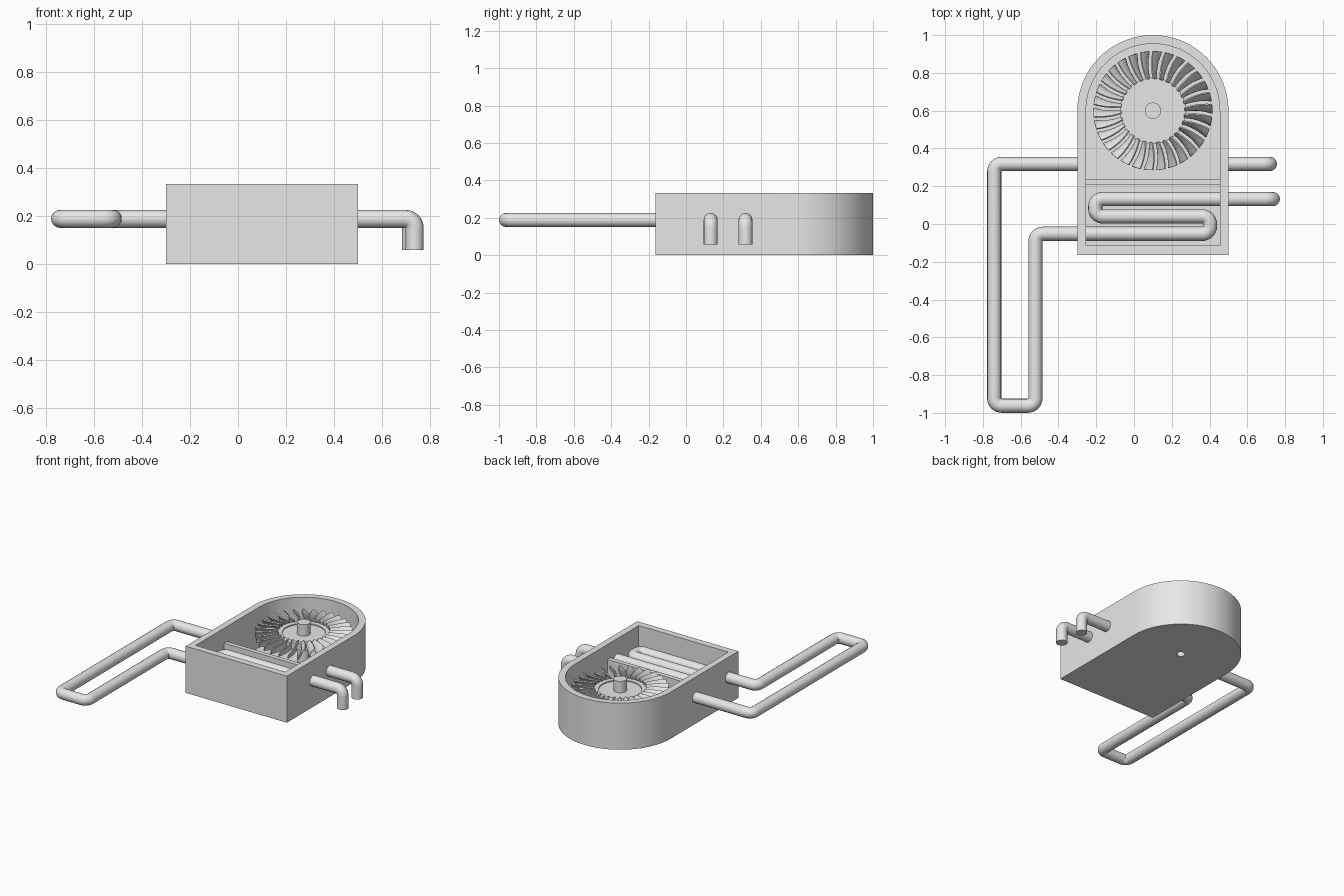
import bpy, bmesh, math
from mathutils import Vector

cube = bpy.data.objects.get("Cube")
if cube:
    bpy.data.objects.remove(cube, do_unlink=True)

grey = bpy.data.materials.new("plain_grey")
grey.use_nodes = True
grey.diffuse_color = (0.8, 0.8, 0.8, 1)
grey.node_tree.nodes["Principled BSDF"].inputs["Base Color"].default_value = (0.8, 0.8, 0.8, 1)

CX, CY = 0.10, 0.60            # fan axis
FLOOR, TOP = 0.045, 0.333
PIPE_R, PIPE_Z = 0.0375, 0.188


def link(name, data):
    obj = bpy.data.objects.new(name, data)
    bpy.context.scene.collection.objects.link(obj)
    return obj


def finish(obj):
    obj.data.materials.clear()
    obj.data.materials.append(grey)
    bpy.ops.object.select_all(action='DESELECT')
    obj.select_set(True)
    bpy.context.view_layer.objects.active = obj
    bpy.ops.object.shade_smooth_by_angle(angle=math.radians(35))
    return obj


def mesh_object(name, bm):
    bmesh.ops.recalc_face_normals(bm, faces=bm.faces)
    mesh = bpy.data.meshes.new(name)
    bm.to_mesh(mesh)
    bm.free()
    return link(name, mesh)


def bake(obj):
    """Replace an object by its evaluated mesh."""
    bpy.context.view_layer.update()
    deps = bpy.context.evaluated_depsgraph_get()
    mesh = bpy.data.meshes.new_from_object(obj.evaluated_get(deps))
    name = obj.name
    bpy.data.objects.remove(obj, do_unlink=True)
    return link(name, mesh)


def prism(name, outline, z0, z1):
    bm = bmesh.new()
    base = bm.faces.new([bm.verts.new((x, y, z0)) for x, y in outline])
    top = bmesh.ops.extrude_face_region(bm, geom=[base])["geom"]
    verts = [v for v in top if isinstance(v, bmesh.types.BMVert)]
    bmesh.ops.translate(bm, verts=verts, vec=(0, 0, z1 - z0))
    return mesh_object(name, bm)


def circle(r, a0, a1, n, closed=False):
    count = n if closed else n + 1
    angles = [a0 + (a1 - a0) * i / n for i in range(count)]
    return [(CX + r * math.cos(a), CY + r * math.sin(a)) for a in angles]


def arch(r, front):
    return [(CX - r, front), (CX + r, front)] + circle(r, 0, math.pi, 48)


def pipe(name, corners, bend=0.039, steps=8):
    """Round tube along a path with filleted right-angle corners."""
    pts = [Vector(c) for c in corners]
    path = [pts[0]]
    for prev, p, nxt in zip(pts, pts[1:], pts[2:]):
        a, b = (prev - p).normalized(), (nxt - p).normalized()
        centre = p + (a + b) * bend
        for i in range(steps + 1):
            t = i / steps * math.pi / 2
            path.append(centre - b * bend * math.cos(t) - a * bend * math.sin(t))
    path.append(pts[-1])
    curve = bpy.data.curves.new(name, 'CURVE')
    curve.dimensions = '3D'
    curve.bevel_depth = PIPE_R
    curve.bevel_resolution = 6
    curve.use_fill_caps = True
    spline = curve.splines.new('POLY')
    spline.points.add(len(path) - 1)
    for point, co in zip(spline.points, path):
        point.co = (*co, 1)
    return finish(bake(link(name, curve)))


def lathe(name, profile, steps=64):
    bm = bmesh.new()
    verts = [bm.verts.new((CX + r, CY, z)) for r, z in profile]
    edges = [bm.edges.new(pair) for pair in zip(verts, verts[1:])]
    bmesh.ops.spin(bm, geom=verts + edges, cent=(CX, CY, 0), axis=(0, 0, 1),
                   angle=2 * math.pi, steps=steps)
    bmesh.ops.remove_doubles(bm, verts=bm.verts, dist=0.0002)
    return finish(mesh_object(name, bm))


# Housing: arched open box with a small drain hole under the fan
housing = prism("housing", arch(0.4, -0.163), 0, TOP)
cutters = [prism("cavity_cutter", arch(0.354, -0.115), FLOOR, TOP + 0.2),
           prism("hole_cutter", circle(0.028, 0, 2 * math.pi, 24, True), -0.1, 0.1)]
for cutter in cutters:
    cutter.hide_render = True
    mod = housing.modifiers.new("cut", 'BOOLEAN')
    mod.operation = 'DIFFERENCE'
    mod.solver = 'EXACT'
    mod.object = cutter
housing = finish(bake(housing))
for cutter in cutters:
    bpy.data.objects.remove(cutter, do_unlink=True)

# Partition between fan bay and pipe bay
wall = CX - 0.356, CX + 0.356
finish(prism("partition", [(wall[0], 0.206), (wall[1], 0.206),
                           (wall[1], 0.238), (wall[0], 0.238)], FLOOR - 0.005, 0.226))

# Long coil pipe: outer loop, serpentine and outlet elbow
z = PIPE_Z
pipe("coil_pipe", [(-0.27, 0.318, z), (-0.74, 0.318, z), (-0.74, -0.962, z),
                   (-0.522, -0.962, z), (-0.522, -0.052, z), (0.402, -0.052, z),
                   (0.402, 0.04, z), (-0.205, 0.04, z), (-0.205, 0.132, z),
                   (0.735, 0.132, z), (0.735, 0.132, 0.058)])
pipe("inlet_pipe", [(0.47, 0.318, z), (0.72, 0.318, z), (0.72, 0.318, 0.058)])

# Fan hub with raised ring and shaft
lathe("fan_hub", [(0, 0.2), (0.175, 0.2), (0.175, 0.247), (0.14, 0.247), (0.14, 0.24),
                  (0.043, 0.24), (0.043, 0.322), (0, 0.322)])
lathe("fan_shaft", [(0, FLOOR), (0.043, FLOOR), (0.043, 0.205), (0, 0.205)], 32)

# Twisted fan blades
BLADES, NR, NC = 30, 6, 5
bm = bmesh.new()
for k in range(BLADES):
    turn = 2 * math.pi * k / BLADES
    grid = []
    for i in range(NR + 1):
        t = i / NR
        r = 0.168 + 0.147 * t
        row = []
        for j in range(NC + 1):
            s = j / NC - 0.5
            side = s * 0.07 * (0.15 + 0.5 * t) + 0.04 * s * s + 0.03 * t * (1 - t)
            a = turn + side / r
            row.append(bm.verts.new((CX + r * math.cos(a), CY + r * math.sin(a),
                                     0.235 + 0.07 * s)))
        grid.append(row)
    for i in range(NR):
        for j in range(NC):
            bm.faces.new((grid[i][j], grid[i + 1][j], grid[i + 1][j + 1], grid[i][j + 1]))
blades = mesh_object("fan_blades", bm)
solid = blades.modifiers.new("thickness", 'SOLIDIFY')
solid.thickness = 0.008
solid.offset = 0
finish(bake(blades))
